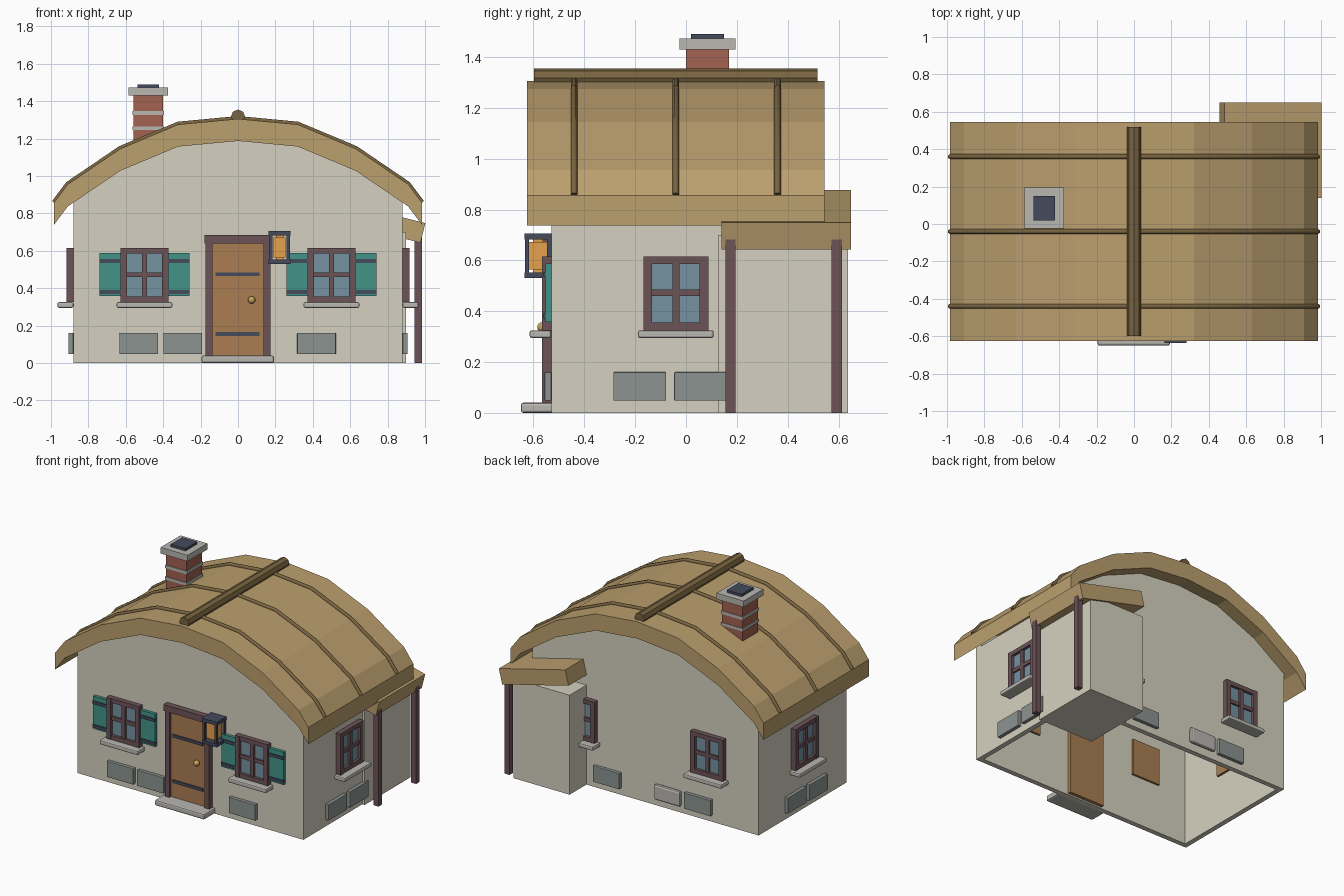
import bpy, bmesh, math
from mathutils import Matrix, Vector

if "Cube" in bpy.data.objects:
    bpy.data.objects.remove(bpy.data.objects["Cube"])


def mat(name, r, g, b):
    m = bpy.data.materials.new(name)
    m.diffuse_color = [(c / 255) ** 2.2 for c in (r, g, b)] + [1]
    m.use_nodes = True
    m.node_tree.nodes["Principled BSDF"].inputs["Base Color"].default_value = m.diffuse_color
    return m


PLASTER = mat("plaster", 212, 207, 190)
THATCH = mat("thatch", 186, 158, 110)
ROPE = mat("rope", 120, 100, 66)
TIMBER = mat("timber", 108, 84, 88)
DOOR = mat("door_wood", 168, 124, 82)
GLASS = mat("glass", 116, 144, 160)
GLOW = mat("amber", 228, 160, 80)
TEAL = mat("teal_paint", 68, 146, 134)
IRON = mat("iron", 70, 76, 94)
STONE = mat("stone", 138, 146, 144)
PALE = mat("pale_stone", 184, 182, 176)
BRICK = mat("brick", 160, 98, 82)
BRASS = mat("brass", 200, 160, 90)
I = Matrix.Identity(4)


def finish(name, bm, m):
    bmesh.ops.recalc_face_normals(bm, faces=bm.faces[:])
    me = bpy.data.meshes.new(name)
    bm.to_mesh(me)
    bm.free()
    me.materials.append(m)
    o = bpy.data.objects.new(name, me)
    bpy.context.collection.objects.link(o)
    return o


def box(name, x, y, z, m, M=I, bevel=0):
    """Box from (min, max) ranges, placed by matrix M."""
    bm = bmesh.new()
    bmesh.ops.create_cube(bm, size=1)
    for v in bm.verts:
        v.co = M @ Vector([(r[0] + r[1]) / 2 + c * (r[1] - r[0]) for c, r in zip(v.co, (x, y, z))])
    o = finish(name, bm, m)
    if bevel:
        b = o.modifiers.new("bevel", "BEVEL")
        b.width, b.segments = bevel, 2
    return o


def mid(c, w):
    return (c - w / 2, c + w / 2)


def extrude(name, pts, y0, y1, m):
    """Extrude an XZ outline along y."""
    bm = bmesh.new()
    f = bm.faces.new([bm.verts.new((x, y0, z)) for x, z in pts])
    r = bmesh.ops.extrude_face_region(bm, geom=[f])
    bmesh.ops.translate(bm, verts=[v for v in r["geom"] if isinstance(v, bmesh.types.BMVert)], vec=(0, y1 - y0, 0))
    return finish(name, bm, m)


# Wall frames: local x runs along the wall, local -y points outwards
def wall_frame(x, y, deg):
    return Matrix.Translation((x, y, 0)) @ Matrix.Rotation(math.radians(deg), 4, 'Z')


FRONT, BACK = wall_frame(0, -.53, 0), wall_frame(0, .45, 180)
RIGHT, LEFT = wall_frame(.88, -.04, 90), wall_frame(-.88, -.04, -90)

# Hollow walls, open at the bottom
walls = box("walls", (-.88, .88), (-.53, .45), (0, .82), PLASTER)
bm = bmesh.new()
bm.from_mesh(walls.data)
bmesh.ops.delete(bm, geom=[f for f in bm.faces if abs(f.normal.z) > .5], context='FACES')
bm.to_mesh(walls.data)
bm.free()
s = walls.modifiers.new("thickness", "SOLIDIFY")
s.thickness, s.offset = .05, -1

# Thatched roof and gables
half = [(.985, .855), (.91, .955), (.63, 1.145), (.32, 1.275)]
outer = [(-x, z) for x, z in half] + [(0, 1.305)] + half[::-1]
T = .118
extrude("thatch_roof", outer + [(x, z - T) for x, z in outer[::-1]], -.625, .545, THATCH)
gable = [(-.88, .82), (-.88, .86)] + [(x, z - T + .01) for x, z in outer[2:-2]] + [(.88, .86), (.88, .82)]
extrude("gable_front", gable, -.53, -.48, PLASTER)
extrude("gable_back", gable, .40, .45, PLASTER)

# Ropes over the thatch
for y in (-.44, -.04, .36):
    cu = bpy.data.curves.new("roof_rope", 'CURVE')
    cu.dimensions, cu.bevel_depth, cu.bevel_resolution = '3D', .013, 1
    cu.use_fill_caps = True
    sp = cu.splines.new('POLY')
    sp.points.add(len(outer) - 1)
    for p, (x, z) in zip(sp.points, outer):
        p.co = (x, y, z + .004, 1)
    cu.materials.append(ROPE)
    bpy.context.collection.objects.link(bpy.data.objects.new("roof_rope", cu))

# Ridge pole
bm = bmesh.new()
bmesh.ops.create_cone(bm, cap_ends=True, segments=8, radius1=.038, radius2=.038, depth=1.115,
                      matrix=Matrix.Translation((0, -.04, 1.317)) @ Matrix.Rotation(math.pi / 2, 4, 'X'))
finish("ridge_pole", bm, ROPE)

# Chimney
for name, w, d, z0, z1, m in (("chimney_stack", .16, .17, 1.08, 1.44, BRICK),
                              ("chimney_band", .17, .18, 1.245, 1.265, PALE),
                              ("chimney_band", .17, .18, 1.325, 1.347, PALE),
                              ("chimney_cap", .21, .22, 1.43, 1.473, PALE),
                              ("chimney_flue", .115, .13, 1.465, 1.49, IRON)):
    box(name, mid(-.48, w), mid(.085, d), (z0, z1), m)


def window(u, M):
    box("window_glass", mid(u, .22), (-.015, 0), (.34, .60), GLASS, M)
    box("window_inside", mid(u, .22), (.045, .06), (.34, .60), DOOR, M)
    for s in (-1, 1):
        box("window_jamb", mid(u + s * .111, .034), (-.037, 0), (.325, .615), TIMBER, M)
    for z in (.34, .60):
        box("window_rail", mid(u, .20), (-.035, 0), mid(z, .03), TIMBER, M)
    box("window_mullion", mid(u, .028), (-.03, 0), (.34, .60), TIMBER, M)
    box("window_crossbar", mid(u, .20), (-.028, 0), mid(.472, .026), TIMBER, M)
    box("window_sill", mid(u, .298), (-.085, 0), (.295, .325), PALE, M, .008)


def stones(us, M):
    for u in us:
        box("wall_stone", mid(u, .207), (-.026, 0), (.048, .16), STONE, M, .003)


# Windows on every wall, shutters only at the front
for M, us in ((FRONT, (-.5, .5)), (BACK, (-.5, .5)), (RIGHT, (0,)), (LEFT, (0,))):
    for u in us:
        window(u, M)
for u in (-.5, .5):
    for s in (-1, 1):
        c = u + s * .185
        box("shutter", mid(c, .113), (-.022, 0), (.357, .587), TEAL, FRONT)
        for z in (.38, .545):
            box("shutter_strap", mid(c, .113), (-.03, 0), mid(z, .02), IRON, FRONT)

# Foundation stones
stones((-.53, -.295, .42), FRONT)
stones((-.142, .097), RIGHT)
stones((.142, -.097), LEFT)
stones((.42, -.29), BACK)
box("pale_wall_stone", mid(.185, .207), (-.03, 0), (.048, .16), PALE, BACK, .015)

# Door with frame, straps, knob and step
box("door", (-.14, .138), (-.02, .06), (.01, .645), DOOR, FRONT)
for s in (-1, 1):
    box("door_post", mid(s * .155, .036), (-.037, 0), (0, .65), TIMBER, FRONT)
box("door_lintel", (-.18, .18), (-.042, 0), (.64, .685), TIMBER, FRONT)
for z in (.155, .475):
    box("door_strap", (-.12, .115), (-.028, 0), mid(z, .02), IRON, FRONT)
box("door_step", (-.195, .192), (-.12, .01), (0, .04), PALE, FRONT, .01)
bm = bmesh.new()
bmesh.ops.create_uvsphere(bm, u_segments=12, v_segments=8, radius=.02, matrix=Matrix.Translation((.073, -.565, .337)))
for f in bm.faces:
    f.smooth = True
finish("door_knob", bm, BRASS)

# Lantern
box("lantern_light", mid(.222, .066), mid(-.582, .072), (.565, .672), GLOW)
for z in ((.53, .552), (.682, .706)):
    box("lantern_plate", mid(.222, .116), mid(-.582, .108), z, IRON)
for sx in (-1, 1):
    for sy in (-1, 1):
        box("lantern_bar", mid(.222 + sx * .047, .018), mid(-.582 + sy * .044, .016), (.54, .69), IRON)
box("lantern_core", mid(.222, .04), mid(-.582, .04), (.54, .69), GLOW)

# Lean-to annex: block, tilted thatch and posts
box("annex_block", (.46, .898), (.125, .637), (0, .70), PLASTER)
tilt = Matrix.Translation((.73, .395, .76)) @ Matrix.Rotation(math.radians(14), 4, 'Y')
box("annex_roof", mid(0, .533), mid(0, .51), mid(0, .108), THATCH, tilt)
for y in (.175, .593):
    box("annex_post", mid(.965, .04), mid(y, .04), (0, .70), TIMBER)
